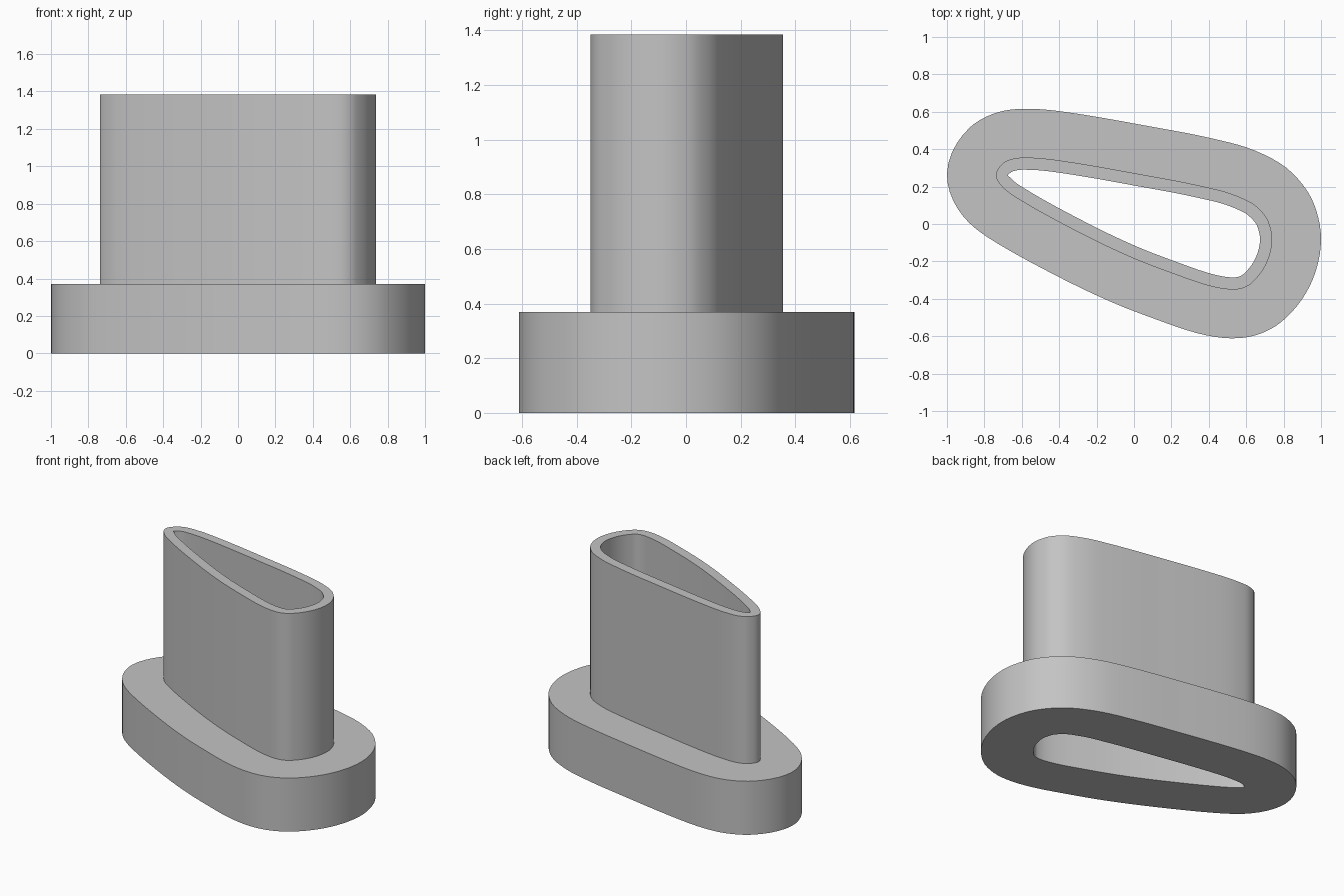
import bpy
import bmesh
from math import radians, sin, cos
from mathutils import Vector
from mathutils.geometry import interpolate_bezier

cube = bpy.data.objects.get("Cube")
if cube:
    bpy.data.objects.remove(cube, do_unlink=True)

BASE_TOP, TUBE_TOP = 0.37, 1.385
FLANGE_WIDTH, WALL = 0.261, 0.065
STEPS = 5

# Tube outline: x, y and the outward direction in degrees
OUTLINE = [
    (-.739, .262, 178), (-.70, .325, 133), (-.65, .348, 107), (-.57, .355, 90),
    (-.40, .34, 82), (0, .272, 79.5), (.35, .205, 77), (.55, .15, 67),
    (.665, .085, 45), (.72, .01, 20), (.739, -.08, 0), (.715, -.195, -22),
    (.655, -.29, -43), (.61, -.33, -60), (.545, -.35, -87), (.40, -.33, -105),
    (.20, -.262, -110), (0, -.185, -113), (-.40, .01, -118),
    (-.62, .135, -122), (-.71, .205, -140),
]


def offset_loop(distance):
    """Smooth closed loop at a distance outside the tube outline."""
    knots = []
    for x, y, angle in OUTLINE:
        normal = Vector((cos(radians(angle)), sin(radians(angle))))
        tangent = Vector((normal.y, -normal.x))
        knots.append((Vector((x, y)) + normal * distance, tangent))
    loop = []
    for (a, ta), (b, tb) in zip(knots, knots[1:] + knots[:1]):
        reach = (b - a).length / 3
        loop += interpolate_bezier(a, a + ta * reach, b - tb * reach, b, STEPS + 1)[:-1]
    return loop


def make_material(name, colour):
    material = bpy.data.materials.new(name)
    material.use_nodes = True
    material.diffuse_color = colour
    shader = next(n for n in material.node_tree.nodes if n.type == 'BSDF_PRINCIPLED')
    shader.inputs["Base Color"].default_value = colour
    return material


# Flanged hollow tube: walk the wall section around, joining each loop to the next
bore, tube, flange = (offset_loop(d) for d in (-WALL, 0, FLANGE_WIDTH))
section = [(bore, 0), (flange, 0), (flange, BASE_TOP),
           (tube, BASE_TOP), (tube, TUBE_TOP), (bore, TUBE_TOP)]

bm = bmesh.new()
rings = [[bm.verts.new((p.x, p.y, z)) for p in loop] for loop, z in section]
for ring, following in zip(rings, rings[1:] + rings[:1]):
    for i in range(len(ring)):
        bm.faces.new((ring[i - 1], ring[i], following[i], following[i - 1]))
bmesh.ops.recalc_face_normals(bm, faces=bm.faces)

mesh = bpy.data.meshes.new("flanged_tube")
bm.to_mesh(mesh)
bm.free()
mesh.materials.append(make_material("plain grey", (0.55, 0.55, 0.55, 1)))
body = bpy.data.objects.new("flanged_tube", mesh)
bpy.context.collection.objects.link(body)

# Smooth walls with crisp rims
bpy.ops.object.select_all(action='DESELECT')
body.select_set(True)
bpy.context.view_layer.objects.active = body
bpy.ops.object.shade_smooth_by_angle(angle=radians(35))
